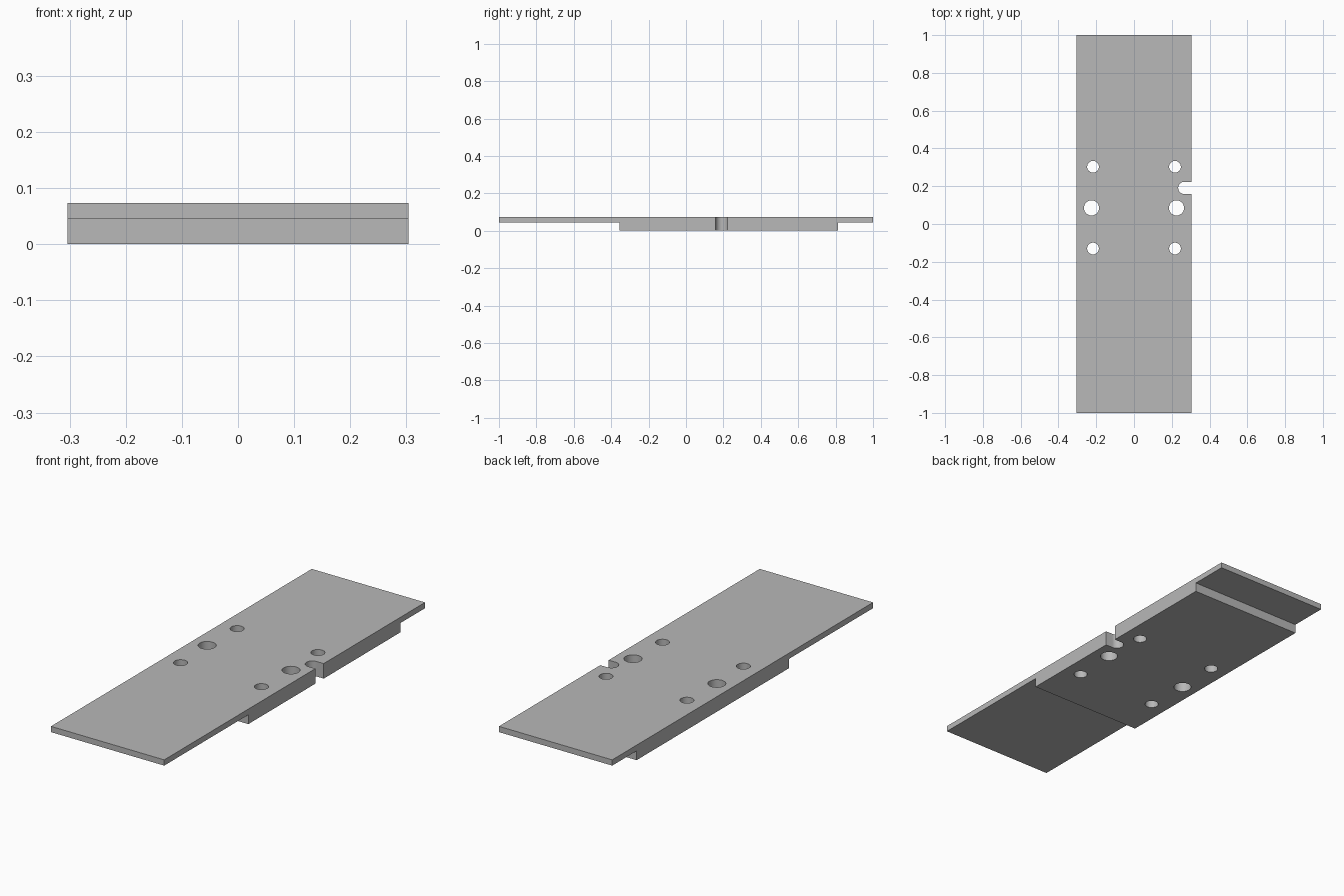
import bpy
import bmesh
from math import cos, sin, pi

cube = bpy.data.objects.get("Cube")
if cube:
    bpy.data.objects.remove(cube, do_unlink=True)

HALF_WIDTH, HALF_LENGTH, HEIGHT, STEP = 0.304, 1.0, 0.073, 0.045
BLOCK_FRONT, BLOCK_BACK = -0.355, 0.813

grey = bpy.data.materials.new("plain grey")
grey.use_nodes = True
colour = (0.48, 0.48, 0.48, 1)
grey.diffuse_color = colour
grey.node_tree.nodes["Principled BSDF"].inputs["Base Color"].default_value = colour


def add_prism(bm, outline, offset):
    """Extrude a closed outline along an offset."""
    face = bm.faces.new([bm.verts.new(p) for p in outline])
    result = bmesh.ops.extrude_face_region(bm, geom=[face], use_keep_orig=True)
    moved = [v for v in result["geom"] if isinstance(v, bmesh.types.BMVert)]
    bmesh.ops.translate(bm, verts=moved, vec=offset)


def make_object(name, bm):
    bmesh.ops.recalc_face_normals(bm, faces=bm.faces[:])
    mesh = bpy.data.meshes.new(name)
    bm.to_mesh(mesh)
    bm.free()
    mesh.materials.append(grey)
    obj = bpy.data.objects.new(name, mesh)
    bpy.context.collection.objects.link(obj)
    return obj


def arc(x, y, radius, start, end, count):
    return [(x + radius * cos(start + (end - start) * i / count),
             y + radius * sin(start + (end - start) * i / count), -0.1)
            for i in range(count + 1)]


# Stepped plate: side profile extruded across the width
profile = [(-HALF_LENGTH, STEP), (BLOCK_FRONT, STEP), (BLOCK_FRONT, 0),
           (BLOCK_BACK, 0), (BLOCK_BACK, STEP), (HALF_LENGTH, STEP),
           (HALF_LENGTH, HEIGHT), (-HALF_LENGTH, HEIGHT)]
bm = bmesh.new()
add_prism(bm, [(-HALF_WIDTH, y, z) for y, z in profile], (2 * HALF_WIDTH, 0, 0))
plate = make_object("stepped_plate", bm)

# Mirrored bolt holes and the round-ended notch in the left edge
bm = bmesh.new()
for x, y, radius in [(0.217, 0.303, 0.031), (0.225, 0.085, 0.04), (0.217, -0.13, 0.031)]:
    for side in (-1, 1):
        add_prism(bm, arc(side * x, y, radius, 0, 2 * pi, 48)[:-1], (0, 0, 0.3))
notch = arc(0.266, 0.191, 0.032, pi / 2, 3 * pi / 2, 24)
notch += [(0.4, 0.159, -0.1), (0.4, 0.223, -0.1)]
add_prism(bm, notch, (0, 0, 0.3))
cutter = make_object("hole_cutter", bm)
cutter.hide_render = True

# Cut the openings and tidy up
bpy.context.view_layer.objects.active = plate
plate.select_set(True)
cut = plate.modifiers.new("openings", "BOOLEAN")
cut.operation = "DIFFERENCE"
cut.solver = "EXACT"
cut.object = cutter
bpy.ops.object.modifier_apply(modifier=cut.name)
bpy.data.objects.remove(cutter, do_unlink=True)
bpy.ops.object.shade_smooth_by_angle(angle=pi / 6)
